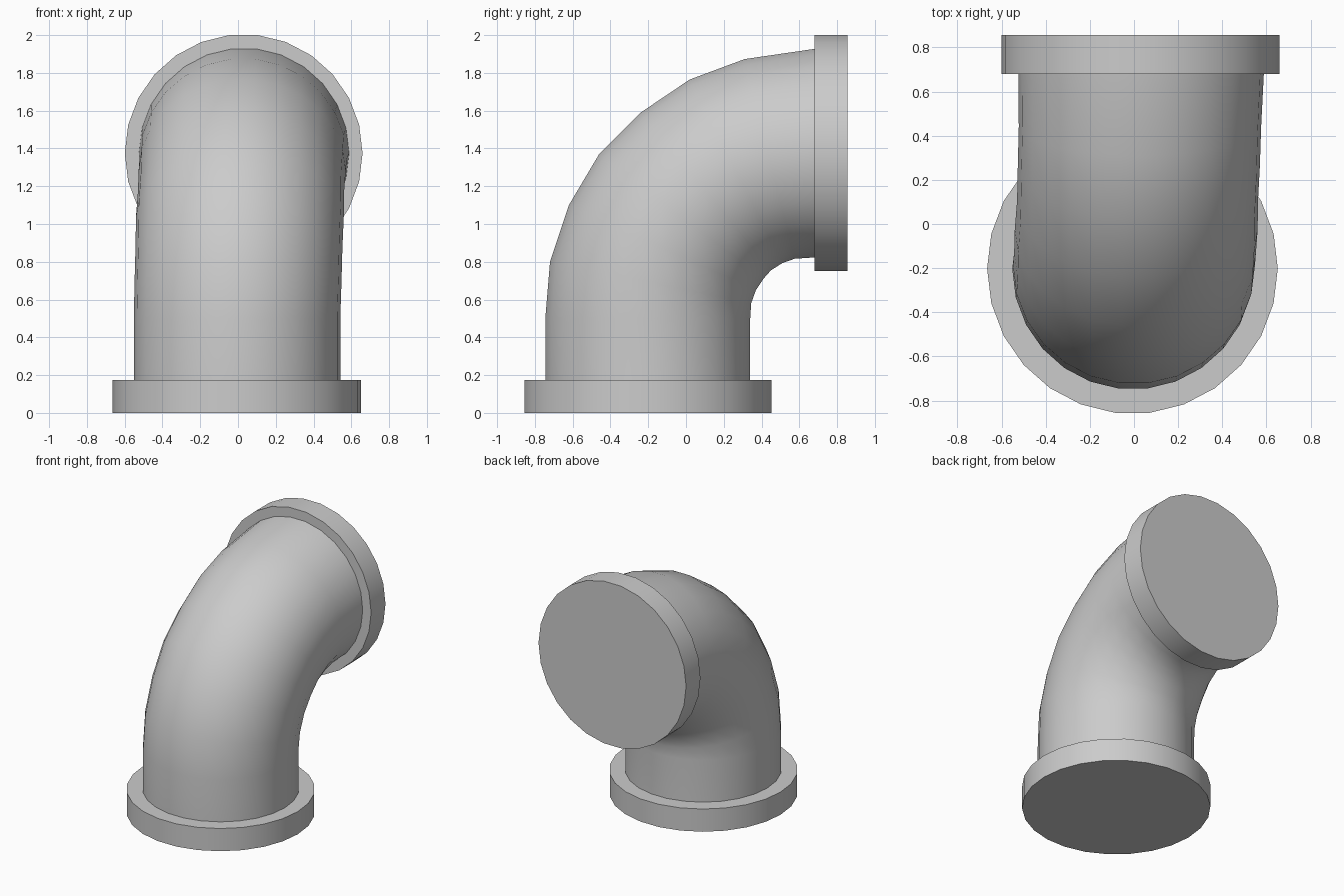
import bpy, bmesh, math
from mathutils import Vector

if "Cube" in bpy.data.objects:
    bpy.data.objects.remove(bpy.data.objects["Cube"])

SIDES = 26

# Cross-sections along the elbow: centre x, outer (y, z), inner (y, z)
SECTIONS = [
    # bottom flange
    (-0.007, (-0.855, 0.0), (0.452, 0.0)),
    (-0.007, (-0.855, 0.175), (0.452, 0.175)),
    # straight pipe, then bend
    (-0.005, (-0.745, 0.175), (0.34, 0.175)),
    (-0.005, (-0.745, 0.50), (0.34, 0.50)),
    (0.0, (-0.72, 0.80), (0.345, 0.58)),
    (0.005, (-0.62, 1.10), (0.37, 0.65)),
    (0.01, (-0.46, 1.37), (0.41, 0.71)),
    (0.016, (-0.24, 1.59), (0.45, 0.755)),
    (0.022, (0.02, 1.765), (0.51, 0.793)),
    (0.027, (0.31, 1.873), (0.575, 0.816)),
    (0.032, (0.68, 1.927), (0.68, 0.823)),
    # rear flange
    (0.03, (0.68, 2.0), (0.68, 0.75)),
    (0.03, (0.855, 2.0), (0.855, 0.75)),
]


def add_ring(bm, cx, outer, inner):
    a, b = Vector((cx, *outer)), Vector((cx, *inner))
    centre = (a + b) / 2
    v = (a - b) / 2 / math.cos(math.pi / SIDES)
    u = Vector((v.length, 0, 0))
    angles = [2 * math.pi * i / SIDES for i in range(SIDES)]
    return [bm.verts.new(centre + u * math.cos(t) + v * math.sin(t)) for t in angles]


# Flanged pipe elbow, lofted as one closed body
bm = bmesh.new()
rings = [add_ring(bm, *s) for s in SECTIONS]
for r0, r1 in zip(rings, rings[1:]):
    for i in range(SIDES):
        j = (i + 1) % SIDES
        bm.faces.new((r0[i], r0[j], r1[j], r1[i]))
bm.faces.new(rings[0])
bm.faces.new(rings[-1])
bmesh.ops.recalc_face_normals(bm, faces=bm.faces)

mesh = bpy.data.meshes.new("pipe_elbow")
bm.to_mesh(mesh)
bm.free()
elbow = bpy.data.objects.new("pipe_elbow", mesh)
bpy.context.collection.objects.link(elbow)

# Smooth pipe walls, crisp flange edges
bpy.context.view_layer.objects.active = elbow
elbow.select_set(True)
bpy.ops.object.shade_smooth_by_angle(angle=math.radians(35))
